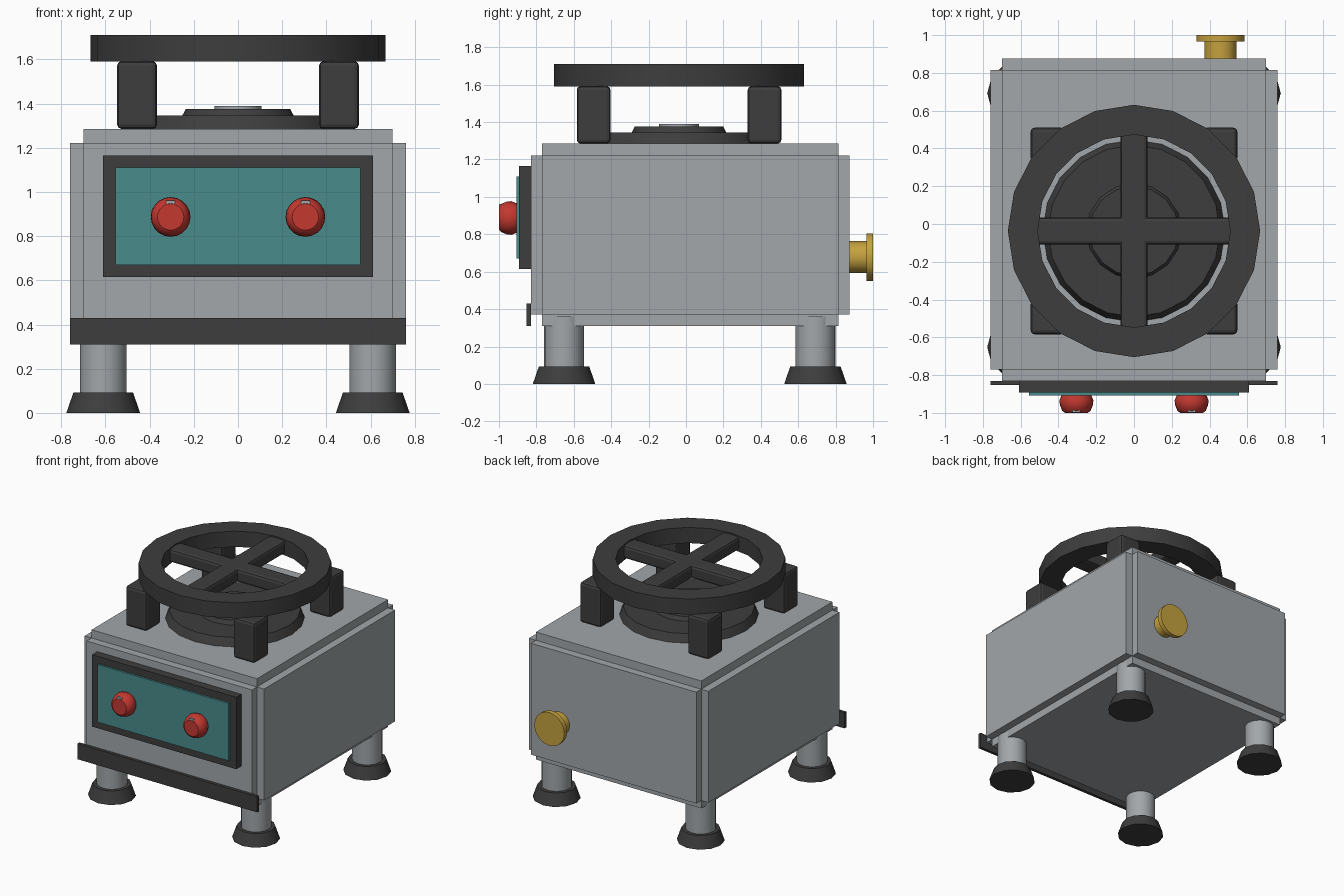
import bpy
import math
from mathutils import Matrix, Vector

if "Cube" in bpy.data.objects:
    bpy.data.objects.remove(bpy.data.objects["Cube"], do_unlink=True)


def make_material(name, rgb):
    mat = bpy.data.materials.new(name)
    mat.use_nodes = True
    color = (*rgb, 1.0)
    mat.diffuse_color = color
    mat.node_tree.nodes["Principled BSDF"].inputs["Base Color"].default_value = color
    return mat


steel = make_material("brushed_steel", (0.36, 0.385, 0.40))
black = make_material("black_iron", (0.047, 0.047, 0.047))
teal = make_material("teal_panel", (0.068, 0.26, 0.26))
red = make_material("red_knob", (0.55, 0.04, 0.03))
brass = make_material("brass", (0.56, 0.36, 0.05))


def add_mesh(name, verts, faces, mat, bevel=0.0, smooth=False):
    mesh = bpy.data.meshes.new(name)
    mesh.from_pydata(verts, [], faces)
    mesh.materials.append(mat)
    obj = bpy.data.objects.new(name, mesh)
    bpy.context.collection.objects.link(obj)
    if bevel:
        mod = obj.modifiers.new("Bevel", 'BEVEL')
        mod.width = bevel
        mod.segments = 2
    if smooth:
        bpy.ops.object.select_all(action='DESELECT')
        obj.select_set(True)
        bpy.context.view_layer.objects.active = obj
        bpy.ops.object.shade_smooth_by_angle(angle=math.radians(35))
    return obj


def box(name, x, y, z, mat, bevel=0.0):
    """Box from (min, max) ranges on each axis."""
    verts = [(a, b, c) for a in x for b in y for c in z]
    faces = [(0, 1, 3, 2), (4, 6, 7, 5), (0, 4, 5, 1),
             (2, 3, 7, 6), (0, 2, 6, 4), (1, 5, 7, 3)]
    return add_mesh(name, verts, faces, mat, bevel)


def lathe(name, profile, center, sides, mat, rotation=None, closed=False):
    """Revolve (radius, height) points about z, then rotate and place."""
    rot = rotation or Matrix.Identity(3)
    n = len(profile)
    verts, faces = [], []
    for r, h in profile:
        for i in range(sides):
            a = math.tau * i / sides
            verts.append(rot @ Vector((r * math.cos(a), r * math.sin(a), h)) + Vector(center))
    for k in range(n if closed else n - 1):
        lo, hi = k * sides, (k + 1) % n * sides
        for i in range(sides):
            j = (i + 1) % sides
            faces.append((lo + i, lo + j, hi + j, hi + i))
    if not closed:
        faces.append(tuple(reversed(range(sides))))
        faces.append(tuple(range((n - 1) * sides, n * sides)))
    return add_mesh(name, verts, faces, mat, smooth=True)


# Body: three crossed slabs leave a stepped groove along every edge
box("body_side_panels", (-0.76, 0.76), (-0.77, 0.815), (0.37, 1.222), steel)
box("body_front_back_panels", (-0.70, 0.70), (-0.83, 0.875), (0.37, 1.222), steel)
box("body_top_bottom_panels", (-0.70, 0.70), (-0.77, 0.815), (0.31, 1.285), steel)

# Front strip and control panel
box("front_strip", (-0.76, 0.76), (-0.853, -0.83), (0.31, 0.43), black)
box("panel_frame", (-0.61, 0.61), (-0.892, -0.825), (0.615, 1.165), black)
box("panel_plate", (-0.555, 0.555), (-0.907, -0.89), (0.67, 1.11), teal)

# Control knobs with pointer marks
to_front = Matrix.Rotation(math.pi / 2, 3, 'X')
to_back = Matrix.Rotation(-math.pi / 2, 3, 'X')
for side, x in (("right", -0.305), ("left", 0.305)):
    lathe("knob_" + side, [(0.078, 0), (0.09, 0.03), (0.087, 0.055), (0.075, 0.085), (0.06, 0.096)],
          (x, -0.904, 0.887), 20, red, to_front)
    box("knob_mark_" + side, (x - 0.02, x + 0.02), (-0.999, -0.975), (0.943, 0.961), steel)

# Legs and rubber feet
for side, x in (("right", -0.61), ("left", 0.61)):
    for end, y in (("front", -0.652), ("back", 0.692)):
        lathe(f"leg_{end}_{side}", [(0.106, 0.08), (0.106, 0.36)], (x, y, 0), 20, steel)
        lathe(f"foot_{end}_{side}", [(0.167, 0), (0.135, 0.092)], (x, y, 0), 12, black)

# Gas inlet on the back
lathe("gas_inlet", [(0.085, 0), (0.085, 0.1), (0.127, 0.1), (0.127, 0.135)],
      (0.457, 0.865, 0.678), 20, brass, to_back)

# Burner
CY = -0.037
lathe("burner_base", [(0.485, 1.28), (0.455, 1.345)], (0, CY, 0), 20, black)
lathe("burner_head", [(0.255, 1.34), (0.237, 1.375)], (0, CY, 0), 16, black)
lathe("burner_cap", [(0.107, 1.37), (0.107, 1.39)], (0, CY, 0), 16, steel)

# Pan support: posts, ring and crossed bars
for side, x in (("right", -0.457), ("left", 0.457)):
    for end, dy in (("front", -0.457), ("back", 0.457)):
        y = CY + dy
        box(f"support_post_{end}_{side}", (x - 0.09, x + 0.09), (y - 0.09, y + 0.09),
            (1.285, 1.592), black, 0.02)
lathe("support_ring", [(0.51, 1.59), (0.668, 1.59), (0.668, 1.71), (0.51, 1.71)],
      (0, CY, 0), 20, black, closed=True)
box("support_bar_across", (-0.53, 0.53), (CY - 0.072, CY + 0.072), (1.6, 1.7), black, 0.02)
box("support_bar_lengthwise", (-0.072, 0.072), (CY - 0.53, CY + 0.53), (1.6, 1.7), black, 0.02)
